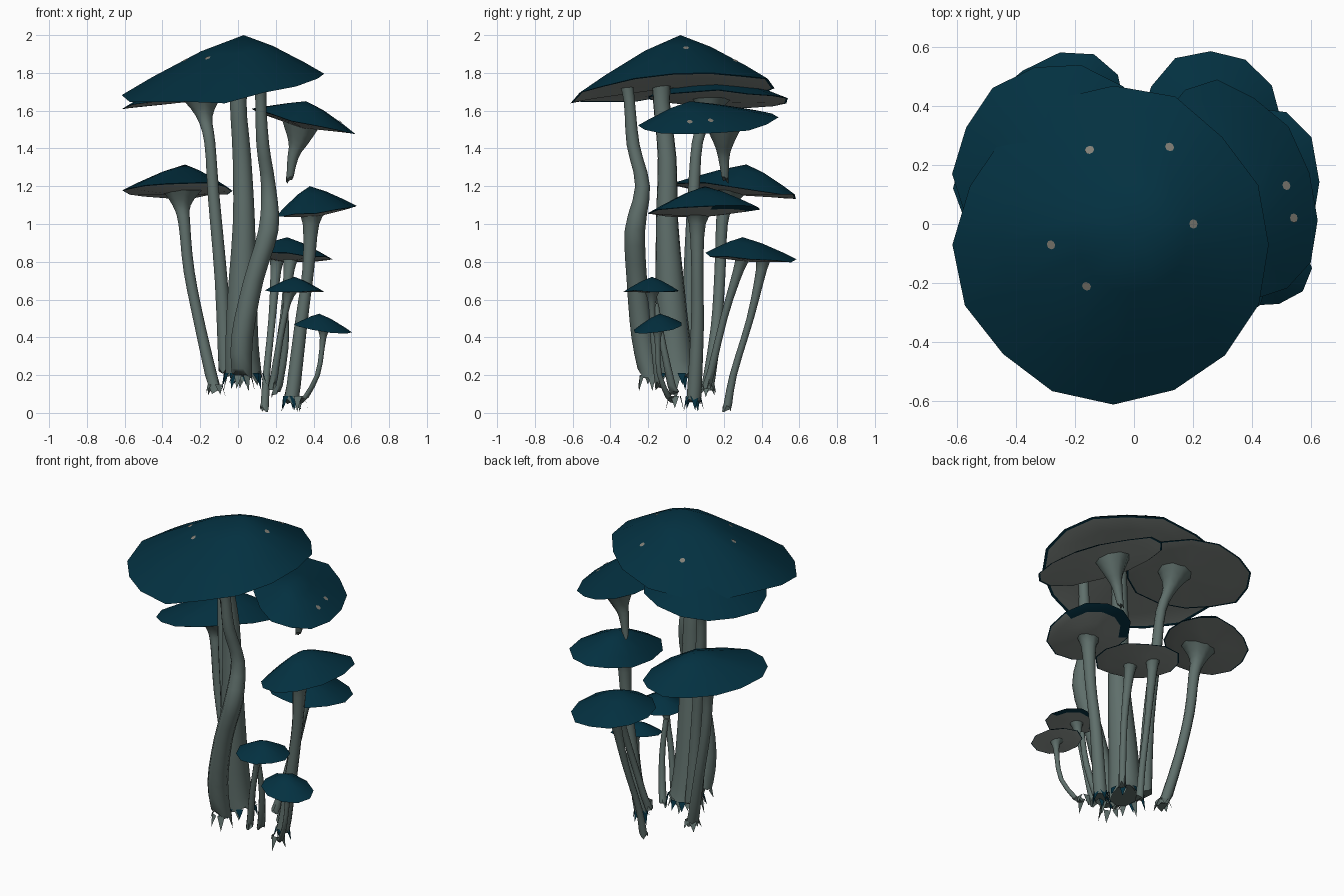
import bpy, bmesh, math, random
from mathutils import Vector
from mathutils.bvhtree import BVHTree

if "Cube" in bpy.data.objects:
    bpy.data.objects.remove(bpy.data.objects["Cube"])
random.seed(4)

def mat(name, c):
    m = bpy.data.materials.new(name)
    m.diffuse_color = (*c, 1)
    m.use_nodes = True
    m.node_tree.nodes["Principled BSDF"].inputs["Base Color"].default_value = m.diffuse_color
    return m

BLUE = mat("deep teal cap", (0.001, 0.030, 0.052))
STEM = mat("grey green stem", (0.115, 0.16, 0.148))
GILL = mat("dull grey gills", (0.25, 0.28, 0.26))
SPOT = mat("pale spots", (0.22, 0.21, 0.18))

def finish(bm, name, mats, angle=50):
    bmesh.ops.recalc_face_normals(bm, faces=bm.faces)
    me = bpy.data.meshes.new(name)
    bm.to_mesh(me)
    bm.free()
    ob = bpy.data.objects.new(name, me)
    bpy.context.collection.objects.link(ob)
    for m in mats:
        me.materials.append(m)
    bpy.ops.object.select_all(action='DESELECT')
    bpy.context.view_layer.objects.active = ob
    ob.select_set(True)
    bpy.ops.object.shade_smooth_by_angle(angle=math.radians(angle))
    return ob

# Tilted mushroom cap: centre of rim, radii, rim slopes, apex;
# gill = height of the underside centre, skew = diagonal stretch, bend = rim curl along x,
# roll = the teal skin rolls under the rim on the back side
def cap(name, c, rx, ry, tx, ty, apex, n=14, gill=-.25, skew=0, bend=0, roll=False):
    bm = bmesh.new()
    a = Vector(apex)
    rim = []
    for i in range(n):
        t = 2 * math.pi * i / n
        k = 1 + random.uniform(-0.03, 0.03)
        dx, dy = rx * k * math.cos(t), ry * k * math.sin(t + skew)
        z = c[2] + tx * dx + ty * dy + bend * dx * dx + random.uniform(-0.03, 0.03) * rx
        rim.append(Vector((c[0] + dx, c[1] + dy, z)))
    under = Vector((c[0], c[1], c[2] + gill * (a.z - c[2])))

    def ring(top, f, g):
        return [bm.verts.new((top.x + (p.x - top.x) * f, top.y + (p.y - top.y) * f,
                              top.z + (p.z - top.z) * g)) for p in rim]
    rings = [ring(a, .35, .27), ring(a, .75, .70), ring(a, 1, 1),
             ring(under, .97, .93), ring(under, .75, .68), ring(under, .4, .35)]
    top, bot = bm.verts.new(a), bm.verts.new(under)
    for i in range(n):
        j = (i + 1) % n
        back = (rim[i] + rim[j]).y / 2 > c[1] + .25 * ry
        bm.faces.new((top, rings[0][i], rings[0][j]))
        for k in range(5):
            f = bm.faces.new((rings[k][i], rings[k + 1][i], rings[k + 1][j], rings[k][j]))
            f.material_index = 1 if k == 4 or (k == 3 and not (roll and back)) else 0
        f = bm.faces.new((bot, rings[5][i], rings[5][j]))
        f.material_index = 1
    return finish(bm, name, [BLUE, GILL])

# Bent tapering stem through (x, y, z, radius) points, with a torn foot
def stem(name, pts, n=9, torn=0.05):
    bm = bmesh.new()
    P = [Vector(p) for p in pts]
    path = []
    for i in range(len(P) - 1):
        p0, p1, p2, p3 = P[max(i - 1, 0)], P[i], P[i + 1], P[min(i + 2, len(P) - 1)]
        for s in range(3):
            t = s / 3
            path.append(0.5 * (2 * p1 + (p2 - p0) * t + (2 * p0 - 5 * p1 + 4 * p2 - p3) * t * t
                               + (3 * p1 - p0 - 3 * p2 + p3) * t ** 3))
    path.append(P[-1])
    rings = []
    for q in path:
        last = q is path[-1]
        rings.append([bm.verts.new((q[0] + q[3] * math.cos(2 * math.pi * i / n),
                                    q[1] + q[3] * math.sin(2 * math.pi * i / n),
                                    q[2] + (random.uniform(0, torn) if last else 0)))
                      for i in range(n)])
    for a, b in zip(rings, rings[1:]):
        for i in range(n):
            bm.faces.new((a[i], b[i], b[(i + 1) % n], a[(i + 1) % n]))
    bm.faces.new(rings[0])
    bm.faces.new(rings[-1])
    return finish(bm, name, [STEM])

# Caps
top = cap("top_cap", (-.07, -.07, 1.69), .535, .53, .13, .07, (.03, -.03, 2.0), 16, .1, 0, .18)
cap("upper_left_cap", (-.26, .17, 1.66), .35, .37, .12, -.03, (-.24, .13, 1.80), 14, -.1)
side = cap("upper_right_cap", (.345, .12, 1.54), .28, .365, -.24, .02, (.36, .02, 1.65),
           14, -.3, -.3)
cap("left_cap", (-.315, .255, 1.18), .29, .335, .06, -.13, (-.28, .32, 1.315), 14, -.2, .4)
cap("right_cap", (.41, .095, 1.07), .215, .31, .12, .03, (.38, .1, 1.2), 12, -.25, .15, 0, True)
cap("back_cap", (.26, .345, .825), .235, .245, -.06, -.07, (.26, .3, .93), 12)
cap("small_front_cap", (.30, -.185, .645), .155, .15, .0, .0, (.30, -.18, .72), 10, -.1, 0, 0, True)
cap("low_front_cap", (.445, -.15, .45), .155, .13, -.15, .15, (.43, -.14, .525), 10, -.1)

# Small pale spots lying on the caps
def spots(name, ob, places, r=.016):
    tree = BVHTree.FromPolygons([v.co for v in ob.data.vertices],
                                [p.vertices for p in ob.data.polygons])
    bm = bmesh.new()
    for x, y in places:
        hit, nor, _, _ = tree.ray_cast(Vector((x, y, 3)), Vector((0, 0, -1)))
        if hit is None:
            continue
        u = nor.orthogonal().normalized()
        v = nor.cross(u)
        bm.faces.new([bm.verts.new(hit + nor * .003 + r * (u * math.cos(k * math.pi / 4)
                      + v * math.sin(k * math.pi / 4))) for k in range(8)])
    finish(bm, name, [SPOT])

spots("top_cap_spots", top, [(.2, 0), (-.16, -.21), (-.28, -.07), (.12, .26), (-.15, .25)])
spots("side_cap_spots", side, [(.515, .13), (.54, .02)])

# Stems
stem("main_stem", [(.02, -.12, 1.85, .06), (.0, -.13, 1.65, .045), (.02, -.10, 1.35, .05),
     (.03, -.10, 1.0, .06), (.02, -.08, .6, .08), (.02, -.06, .35, .09), (.03, -.04, .17, .1)], 11)
stem("wavy_stem", [(.12, -.32, 1.76, .04), (.12, -.30, 1.65, .03), (.13, -.28, 1.42, .035),
     (.16, -.23, 1.2, .04), (.16, -.27, .97, .055), (.08, -.26, .7, .055),
     (.02, -.23, .4, .06), (.02, -.19, .18, .055)])
stem("upper_left_stem", [(-.2, .14, 1.67, .11), (-.18, .11, 1.57, .045), (-.15, .06, 1.43, .03),
     (-.13, .04, 1.15, .032), (-.09, .02, .7, .035), (-.06, .02, .2, .045)])
stem("left_stem", [(-.3, .23, 1.18, .11), (-.3, .21, 1.1, .05), (-.285, .19, 1.0, .032),
     (-.26, .18, .75, .03), (-.20, .16, .45, .03), (-.12, .11, .1, .035)])
stem("upper_right_stub", [(.34, .2, 1.54, .11), (.32, .2, 1.43, .055), (.29, .2, 1.35, .03),
     (.27, .21, 1.21, .016)])
stem("right_stem", [(.39, .07, 1.07, .09), (.385, .06, 1.0, .045), (.37, .06, .75, .032),
     (.33, .06, .45, .035), (.28, .04, .03, .04)])
stem("back_stem_outer", [(.21, .41, .825, .05), (.2, .4, .76, .03), (.18, .34, .5, .02),
     (.15, .25, .2, .02), (.14, .215, 0, .024)])
stem("back_stem_inner", [(.28, .31, .83, .05), (.27, .28, .76, .03), (.24, .2, .5, .02),
     (.18, .11, .12, .022)])
stem("small_front_stem", [(.28, -.18, .66, .05), (.26, -.18, .58, .02), (.22, -.17, .38, .018),
     (.18, -.14, .12, .022)])
stem("small_front_stem_twin", [(.25, -.16, .58, .015), (.25, -.12, .35, .018),
     (.2, -.06, .07, .024)])
stem("low_front_stem", [(.45, -.15, .46, .05), (.45, -.15, .4, .018), (.42, -.14, .2, .014),
     (.33, -.07, .04, .02)])

# Torn teal and grey scraps round the feet
def scraps(name, x, y, z, r, count, m):
    bm = bmesh.new()
    for i in range(count):
        t = 2 * math.pi * i / count + random.uniform(-.2, .2)
        p = Vector((x + r * math.cos(t), y + r * math.sin(t), z))
        w = Vector((-math.sin(t), math.cos(t), 0)) * .022
        d = Vector((math.cos(t) * .02, math.sin(t) * .02, -random.uniform(.04, .09)))
        bm.faces.new([bm.verts.new(q) for q in (p - w, p + w, p + d)])
    finish(bm, name, [m])

scraps("main_foot_teal_scraps", .03, -.04, .21, .103, 9, BLUE)
scraps("main_foot_grey_scraps", .03, -.05, .2, .09, 8, STEM)
scraps("wavy_foot_scraps", .02, -.19, .2, .05, 6, STEM)
scraps("left_foot_scraps", -.12, .11, .15, .035, 5, STEM)
scraps("right_foot_teal_scraps", .28, .04, .09, .035, 5, BLUE)
scraps("low_front_foot_scraps", .32, -.06, .09, .03, 4, STEM)
